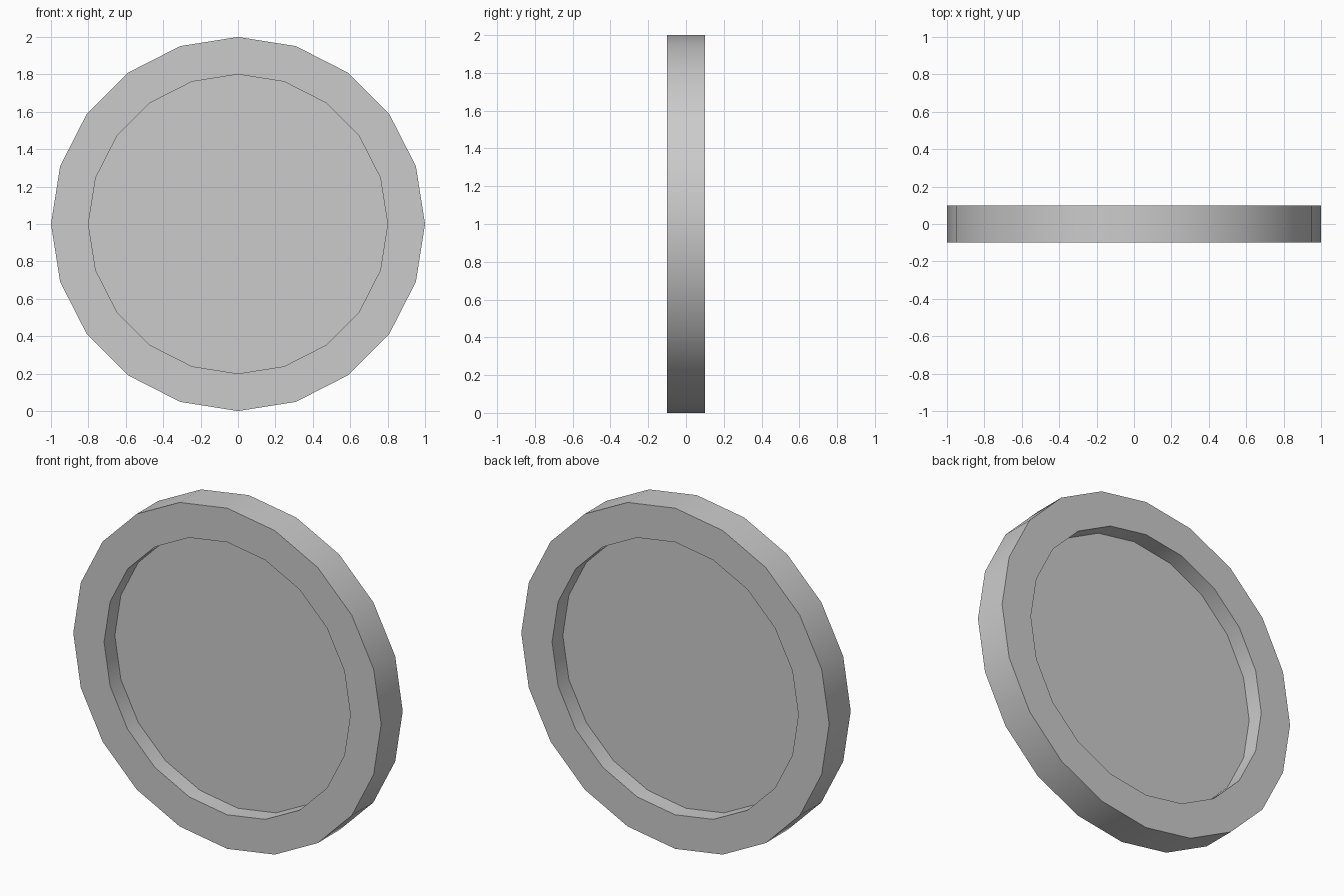
import bpy, bmesh
from math import cos, sin, tau, radians

if "Cube" in bpy.data.objects:
    bpy.data.objects.remove(bpy.data.objects["Cube"])

SIDES, CENTRE_Z = 20, 1.0


def circle_point(i, radius, y):
    a = tau * i / SIDES
    return (radius * cos(a), y, CENTRE_Z + radius * sin(a))


def make_object(name, bm):
    bmesh.ops.recalc_face_normals(bm, faces=bm.faces[:])
    mesh = bpy.data.meshes.new(name)
    bm.to_mesh(mesh)
    bm.free()
    ob = bpy.data.objects.new(name, mesh)
    bpy.context.collection.objects.link(ob)
    bpy.ops.object.select_all(action='DESELECT')
    ob.select_set(True)
    bpy.context.view_layer.objects.active = ob
    bpy.ops.object.shade_smooth_by_angle(angle=radians(30))
    return ob


# Rim: rectangular section swept around the y axis
profile = [(1.0, -0.1), (1.0, 0.1), (0.8, 0.1), (0.8, -0.1)]
bm = bmesh.new()
rings = [[bm.verts.new(circle_point(i, r, y)) for i in range(SIDES)] for r, y in profile]
for k in range(4):
    a, b = rings[k], rings[(k + 1) % 4]
    for i in range(SIDES):
        j = (i + 1) % SIDES
        bm.faces.new((a[i], a[j], b[j], b[i]))
make_object("rim", bm)

# Thin panel across the middle of the rim, recessed on both sides
bm = bmesh.new()
bm.faces.new([bm.verts.new(circle_point(i, 0.8, 0.0)) for i in range(SIDES)])
make_object("centre_panel", bm)
